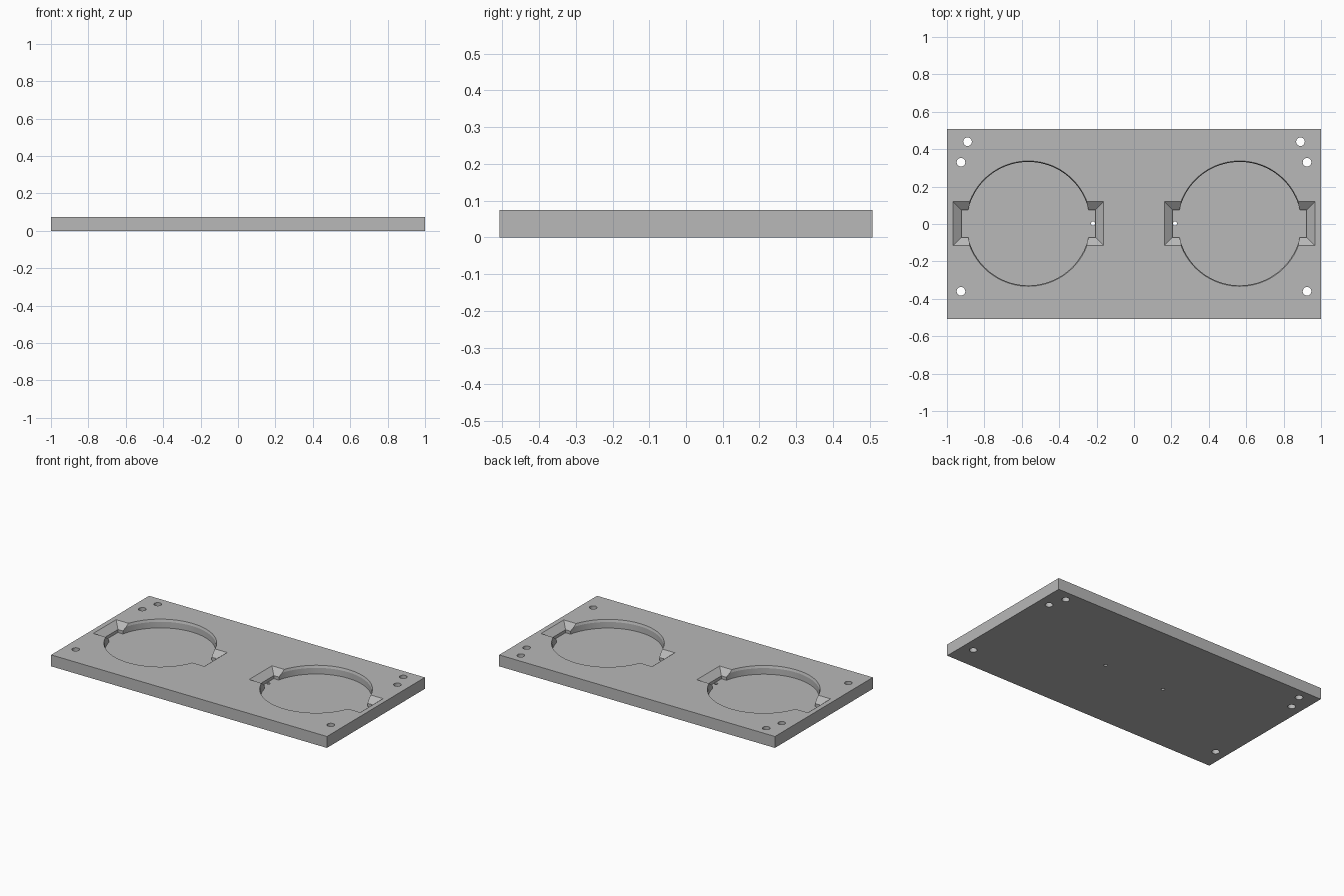
import bpy, math
from math import cos, sin, tau

if "Cube" in bpy.data.objects:
    bpy.data.objects.remove(bpy.data.objects["Cube"], do_unlink=True)

HALF_Y, TOP, FLOOR = 0.507, 0.075, 0.02
CENTRE_X, CENTRE_Y = 0.565, 0.002

grey = bpy.data.materials.new("plain grey")
grey.use_nodes = True
grey.diffuse_color = (0.48, 0.48, 0.48, 1)
grey.node_tree.nodes["Principled BSDF"].inputs["Base Color"].default_value = grey.diffuse_color


def loft(name, rings):
    """Solid through stacked rings of equal point count, bottom first."""
    n = len(rings[0])
    verts = [p for ring in rings for p in ring]
    faces = [tuple(reversed(range(n))), tuple(range(len(verts) - n, len(verts)))]
    for k in range(len(rings) - 1):
        for i in range(n):
            j = (i + 1) % n
            faces.append((k * n + i, k * n + j, (k + 1) * n + j, (k + 1) * n + i))
    mesh = bpy.data.meshes.new(name)
    mesh.from_pydata(verts, [], faces)
    mesh.materials.append(grey)
    obj = bpy.data.objects.new(name, mesh)
    bpy.context.collection.objects.link(obj)
    return obj


def circle(x, y, z, r, n):
    return [(x + r * cos(tau * i / n), y + r * sin(tau * i / n), z) for i in range(n)]


def rect(x, y, z, hx, hy):
    return [(x - hx, y - hy, z), (x + hx, y - hy, z), (x + hx, y + hy, z), (x - hx, y + hy, z)]


def cut(target, cutter):
    cutter.hide_render = True
    mod = target.modifiers.new("cut", "BOOLEAN")
    mod.operation, mod.solver, mod.object = "DIFFERENCE", "EXACT", cutter
    bpy.context.view_layer.objects.active = target
    bpy.ops.object.modifier_apply(modifier=mod.name)
    bpy.data.objects.remove(cutter, do_unlink=True)


def drill(target, x, y, r, n):
    cut(target, loft("drill_cutter", [circle(x, y, z, r, n) for z in (-0.1, 0.2)]))


# Flat mounting plate
plate = loft("mounting_plate", [rect(0, 0, z, 1, HALF_Y) for z in (0, TOP)])

for side in (-1, 1):
    x = side * CENTRE_X
    # Round pocket with a slightly flared rim
    profile = [(FLOOR, 0.33), (0.06, 0.33), (TOP, 0.335), (0.09, 0.34)]
    cut(plate, loft("pocket_cutter", [circle(x, CENTRE_Y, z, r, 96) for z, r in profile]))
    # Finger notches: straight below, bevelled above
    notch = [(FLOOR, 0), (0.04, 0), (TOP, 0.045), (0.11, 0.09)]
    cut(plate, loft("notch_cutter",
                    [rect(x, CENTRE_Y, z, 0.358 + d, 0.073 + d) for z, d in notch]))
    # Screw holes and the small wire hole
    for hx, hy in ((0.89, 0.44), (0.925, 0.33), (0.925, -0.36)):
        drill(plate, side * hx, hy, 0.023, 32)
    drill(plate, side * 0.219, CENTRE_Y, 0.011, 20)

# Smooth round walls, keep crisp edges
bpy.ops.object.select_all(action="DESELECT")
plate.select_set(True)
bpy.context.view_layer.objects.active = plate
bpy.ops.object.shade_smooth_by_angle(angle=math.radians(15))
